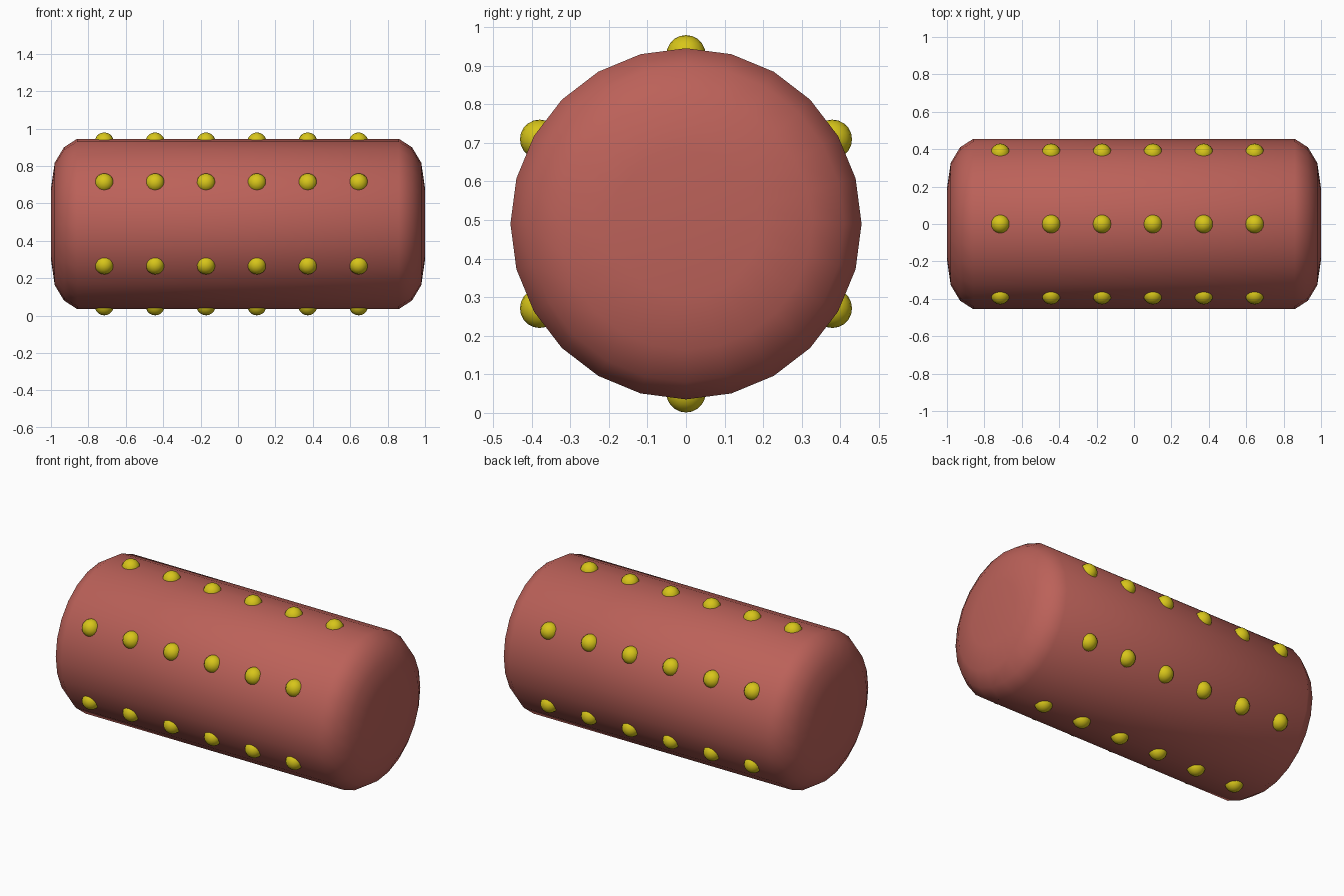
import bpy, bmesh
from math import pi, sin, cos
from mathutils import Matrix, Vector

if "Cube" in bpy.data.objects:
    bpy.data.objects.remove(bpy.data.objects["Cube"])

SIDES = 24
AXIS_Z = 0.49


def material(name, color):
    m = bpy.data.materials.new(name)
    m.diffuse_color = color
    m.use_nodes = True
    m.node_tree.nodes["Principled BSDF"].inputs["Base Color"].default_value = m.diffuse_color
    return m


def finish(bm, name, mat, smooth=True):
    bmesh.ops.recalc_face_normals(bm, faces=bm.faces)
    me = bpy.data.meshes.new(name)
    bm.to_mesh(me)
    bm.free()
    for p in me.polygons:
        p.use_smooth = smooth
    me.materials.append(mat)
    ob = bpy.data.objects.new(name, me)
    bpy.context.collection.objects.link(ob)
    return ob


red = material("red_body", (0.50, 0.12, 0.10, 1))
yellow = material("yellow_studs", (0.68, 0.56, 0.01, 1))

# Drum body: half profile (x, radius) mirrored, then lathed around the x axis
end = [(0.86, 0.455), (0.93, 0.41), (0.98, 0.327), (1.0, 0.19)]
profile = [(-x, r) for x, r in reversed(end)] + end
bm = bmesh.new()
rings = [[bm.verts.new((x, r * cos(2 * pi * i / SIDES), AXIS_Z + r * sin(2 * pi * i / SIDES)))
          for i in range(SIDES)] for x, r in profile]
for a, b in zip(rings, rings[1:]):
    for i in range(SIDES):
        j = (i + 1) % SIDES
        bm.faces.new((a[i], a[j], b[j], b[i]))
bm.faces.new(rings[0])
bm.faces.new(rings[-1])
finish(bm, "drum_body", red)

# Studs: six rows around the drum, six studs per row
for row in range(6):
    a = pi / 2 + row * pi / 3
    bm = bmesh.new()
    for k in range(6):
        pos = Vector((-0.715 + 0.272 * k, 0.438 * cos(a), AXIS_Z + 0.438 * sin(a)))
        bmesh.ops.create_uvsphere(bm, u_segments=16, v_segments=10, radius=0.051,
                                  matrix=Matrix.Translation(pos))
    finish(bm, f"stud_row_{row + 1}", yellow)
